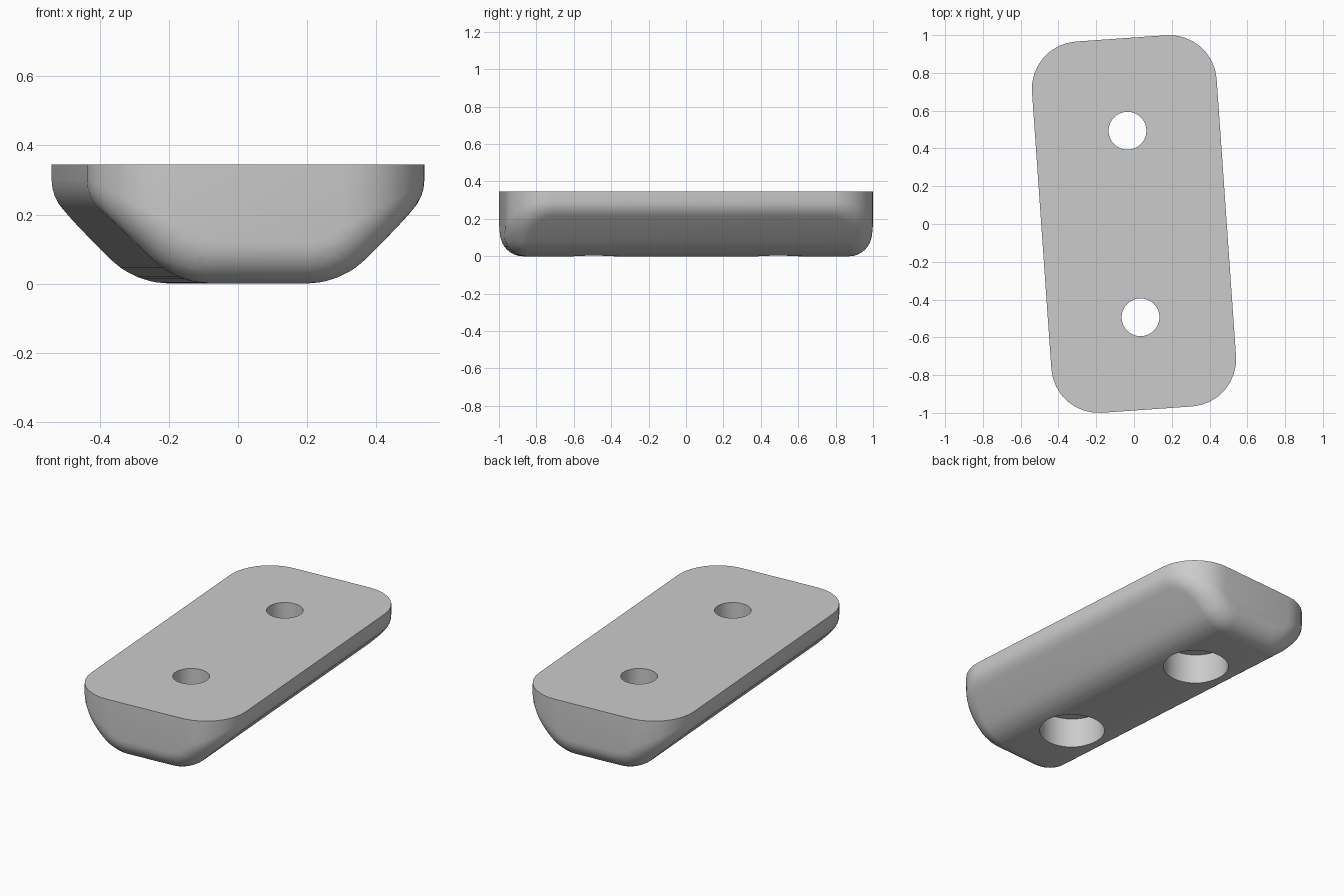
import bpy, bmesh, math
from mathutils import Vector

if "Cube" in bpy.data.objects:
    bpy.data.objects.remove(bpy.data.objects["Cube"])

HALF_W, HALF_L, HEIGHT = 0.49, 0.985, 0.345   # plate size before the slight turn
CORNER_R, CHAMFER = 0.25, 0.25                # plan corners, long side chamfers
FILLET, BELLY_R = 0.12, 0.25                  # edge rounding, chamfer-to-bottom rounding
TURN = math.radians(4)

grey = bpy.data.materials.new("grey")
grey.diffuse_color = (0.6, 0.6, 0.6, 1)
grey.use_nodes = True
grey.node_tree.nodes["Principled BSDF"].inputs["Base Color"].default_value = grey.diffuse_color


def new_object(name, bm):
    mesh = bpy.data.meshes.new(name)
    bm.to_mesh(mesh)
    bm.free()
    mesh.materials.append(grey)
    ob = bpy.data.objects.new(name, mesh)
    bpy.context.collection.objects.link(ob)
    return ob


# Centres of the rounding ball along one quarter of the body
cx, cy, cr = HALF_W - CORNER_R, HALF_L - CORNER_R, CORNER_R - FILLET
bottom_x = HALF_W - CHAMFER
slope = bottom_x - FILLET * math.sqrt(2)
arc_x = bottom_x - BELLY_R * math.tan(math.pi / 8)
core = []
for i in range(7):                            # belly curve at the ends
    t = math.pi / 4 * i / 6
    core.append((arc_x + (BELLY_R - FILLET) * math.sin(t), cy + cr,
                 BELLY_R - (BELLY_R - FILLET) * math.cos(t)))
for i in range(9):                            # rounded corners on the chamfer and above
    a = math.pi / 2 * i / 8
    x, y = cx + cr * math.cos(a), cy + cr * math.sin(a)
    core += [(x, y, x - slope), (x, y, 0.6)]

# Lower half of the rounding ball
ball = [Vector((0, 0, -FILLET))]
for j in range(8):
    p = math.pi / 2 * j / 8
    for k in range(32):
        a = math.tau * k / 32
        ball.append(FILLET * Vector((math.cos(p) * math.cos(a),
                                     math.cos(p) * math.sin(a), -math.sin(p))))

# Body: hull of the balls, trimmed flat on top
bm = bmesh.new()
for sx in (-1, 1):
    for sy in (-1, 1):
        for x, y, z in core:
            for b in ball:
                if b.x * sx >= -1e-6 and b.y * sy >= -1e-6:
                    bm.verts.new(Vector((x * sx, y * sy, z)) + b)
bmesh.ops.remove_doubles(bm, verts=bm.verts[:], dist=1e-5)
hull = bmesh.ops.convex_hull(bm, input=bm.verts[:])
inner = {v for v in hull["geom_interior"] if isinstance(v, bmesh.types.BMVert)}
inner |= {v for v in bm.verts if not v.link_faces}
bmesh.ops.delete(bm, geom=list(inner), context='VERTS')
cut = bmesh.ops.bisect_plane(bm, geom=bm.verts[:] + bm.edges[:] + bm.faces[:], dist=1e-5,
                             plane_co=(0, 0, HEIGHT), plane_no=(0, 0, 1), clear_outer=True)
rim = [e for e in cut["geom_cut"] if isinstance(e, bmesh.types.BMEdge)]
bmesh.ops.contextual_create(bm, geom=rim)
bmesh.ops.dissolve_limit(bm, angle_limit=math.radians(0.3), verts=bm.verts[:], edges=bm.edges[:])
bmesh.ops.recalc_face_normals(bm, faces=bm.faces[:])
plate = new_object("plate", bm)


# Stepped screw hole: narrow on top, wide recess below
def hole_cutter(y):
    bm = bmesh.new()
    rings = []
    for r, z in ((0.18, -0.1), (0.18, 0.18), (0.1, 0.18), (0.1, 0.5)):
        rings.append([bm.verts.new((r * math.cos(math.tau * k / 64),
                                    y + r * math.sin(math.tau * k / 64), z)) for k in range(64)])
    for lo, hi in zip(rings, rings[1:]):
        for k in range(64):
            n = (k + 1) % 64
            bm.faces.new((lo[k], lo[n], hi[n], hi[k]))
    bm.faces.new(rings[0][::-1])
    bm.faces.new(rings[-1])
    bmesh.ops.recalc_face_normals(bm, faces=bm.faces[:])
    ob = new_object("hole_cutter", bm)
    ob.hide_render = True
    return ob


bpy.context.view_layer.objects.active = plate
plate.select_set(True)
for y in (-0.495, 0.495):
    cutter = hole_cutter(y)
    mod = plate.modifiers.new("hole", 'BOOLEAN')
    mod.operation, mod.solver, mod.object = 'DIFFERENCE', 'EXACT', cutter
    bpy.ops.object.modifier_apply(modifier=mod.name)
    bpy.data.objects.remove(cutter)

bpy.ops.object.shade_smooth_by_angle(angle=math.radians(30))
plate.rotation_euler.z = TURN
